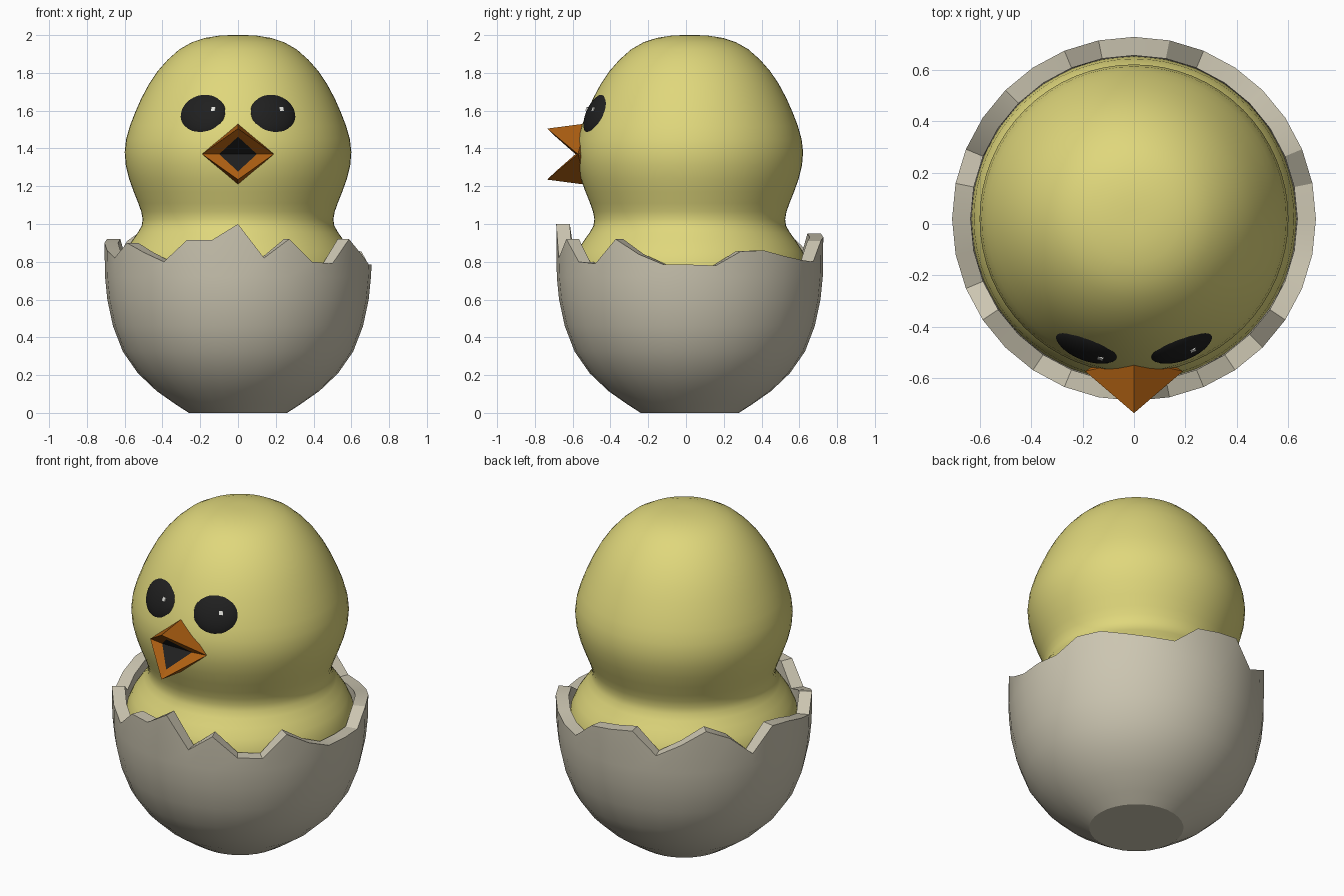
import bpy, bmesh, math
from mathutils import Vector, Matrix

if "Cube" in bpy.data.objects:
    bpy.data.objects.remove(bpy.data.objects["Cube"])

CY = 0.02          # y of the egg axis


def material(name, rgb):
    m = bpy.data.materials.new(name)
    m.diffuse_color = (*rgb, 1)
    m.use_nodes = True
    m.node_tree.nodes["Principled BSDF"].inputs["Base Color"].default_value = m.diffuse_color
    return m


YELLOW = material("down yellow", (0.74, 0.68, 0.20))
SHELL = material("eggshell", (0.60, 0.56, 0.44))
ORANGE = material("beak orange", (0.42, 0.115, 0.006))
BLACK = material("black", (0.014, 0.014, 0.014))
WHITE = material("glint white", (0.8, 0.8, 0.76))


def finish(name, bm, mats, angle=None):
    bmesh.ops.recalc_face_normals(bm, faces=bm.faces)
    me = bpy.data.meshes.new(name)
    bm.to_mesh(me)
    bm.free()
    ob = bpy.data.objects.new(name, me)
    bpy.context.collection.objects.link(ob)
    for m in mats:
        me.materials.append(m)
    if angle:
        bpy.ops.object.select_all(action='DESELECT')
        bpy.context.view_layer.objects.active = ob
        ob.select_set(True)
        bpy.ops.object.shade_smooth_by_angle(angle=math.radians(angle))
    return ob


def ring(bm, r, heights, n):
    """Ring of n vertices, counted from the front towards +x."""
    return [bm.verts.new((r * math.sin(2 * math.pi * k / n),
                          CY - r * math.cos(2 * math.pi * k / n),
                          heights[k] if isinstance(heights, list) else heights))
            for k in range(n)]


def lathe(bm, rows, n):
    """Bridge (radius, height or list of heights) rows and cap both ends."""
    rings = [ring(bm, r, h, n) for r, h in rows]
    for a, b in zip(rings, rings[1:]):
        for k in range(n):
            j = (k + 1) % n
            bm.faces.new((a[k], a[j], b[j], b[k]))
    bm.faces.new(rings[0])
    bm.faces.new(rings[-1])


# body and head in one turned shape
profile = [(0.25, 0.08), (0.42, 0.17), (0.53, 0.29), (0.59, 0.42), (0.62, 0.56),
           (0.632, 0.7), (0.622, 0.8), (0.595, 0.86), (0.562, 0.91), (0.53, 0.955),
           (0.51, 0.99), (0.505, 1.025), (0.512, 1.065), (0.528, 1.11),
           (0.552, 1.17), (0.577, 1.24), (0.594, 1.31), (0.6, 1.38),
           (0.592, 1.45), (0.572, 1.52), (0.545, 1.59), (0.512, 1.665),
           (0.472, 1.74), (0.425, 1.81), (0.372, 1.87), (0.31, 1.925),
           (0.245, 1.962), (0.175, 1.985), (0.1, 1.997), (0.04, 2.0)]
bm = bmesh.new()
lathe(bm, profile, 64)
finish("chick_body", bm, [YELLOW], 40)

# cracked shell: cup with a jagged rim
rim = [1.0, .82, .92, .80, .79, .92, .84, .785,
       .785, .78, .855, .86, .83, .81, .80, .91,
       .93, .95, .82, .89, .97, .91, .79, .92,
       .90, .86, .82, .90, .85, .80, .915, .915]
outer = [(0.26, 0), (0.33, 0.045), (0.43, 0.115), (0.53, 0.21), (0.61, 0.325),
         (0.662, 0.46), (0.692, 0.6), (0.704, 0.72)]
T = 0.072
inner = [(0.632, 0.72), (0.622, 0.6), (0.594, 0.46), (0.545, 0.34), (0.44, 0.2), (0.26, 0.08)]
bm = bmesh.new()
lathe(bm, outer + [(0.707, rim), (0.707 - T, rim)] + inner, 32)
finish("eggshell_cup", bm, [SHELL], 25)

# eyes lie on the head, each with a small glint
for side, label in ((-1, "left"), (1, "right")):
    tilt = (Matrix.Rotation(side * math.radians(21), 4, 'Z')
            @ Matrix.Rotation(math.radians(-22), 4, 'X'))
    centre = Vector((side * 0.18, -0.462, 1.575))
    bm = bmesh.new()
    bmesh.ops.create_uvsphere(bm, u_segments=32, v_segments=20, radius=1)
    bm.transform(Matrix.Translation(centre) @ tilt @ Matrix.Diagonal((0.134, 0.056, 0.124, 1)))
    finish(label + "_eye", bm, [BLACK], 60)

    # find the eye surface in front of the glint position
    gx, gz = 0.05, 0.032
    inv = tilt.inverted()
    y = -0.12
    for i in range(240):
        p = inv @ Vector((gx, y, gz))
        if (p.x / .134) ** 2 + (p.y / .056) ** 2 + (p.z / .124) ** 2 <= 1:
            break
        y += 0.001
    bm = bmesh.new()
    bmesh.ops.create_cube(bm, size=1)
    bm.transform(Matrix.Translation(centre + Vector((gx, y, gz))) @ tilt
                 @ Matrix.Diagonal((0.022, 0.008, 0.022, 1)))
    finish(label + "_eye_glint", bm, [WHITE])

# open beak: two pyramids whose mouth faces carry a black throat patch
MID = 1.37
for up, label in ((1, "upper"), (-1, "lower")):
    bm = bmesh.new()
    v = lambda x, y, z: bm.verts.new((x, y, MID + up * z))
    left, right = v(-0.19, -0.572, 0), v(0.19, -0.572, 0)
    m_l, m_r = v(-0.1, -0.585, 0), v(0.1, -0.585, 0)
    ridge, tip = v(0, -0.53, 0.162), v(0, -0.735, 0.135)
    patch = v(0, -0.69, 0.092)
    back = v(0, -0.45, 0.02)
    for f in ((left, ridge, tip), (right, tip, ridge),
              (left, m_l, patch, tip), (right, tip, patch, m_r),
              (left, back, ridge), (right, ridge, back),
              (left, m_l, back), (right, back, m_r), (m_l, m_r, back)):
        bm.faces.new(f)
    bm.faces.new((m_l, m_r, patch)).material_index = 1
    finish(label + "_beak", bm, [ORANGE, BLACK])
